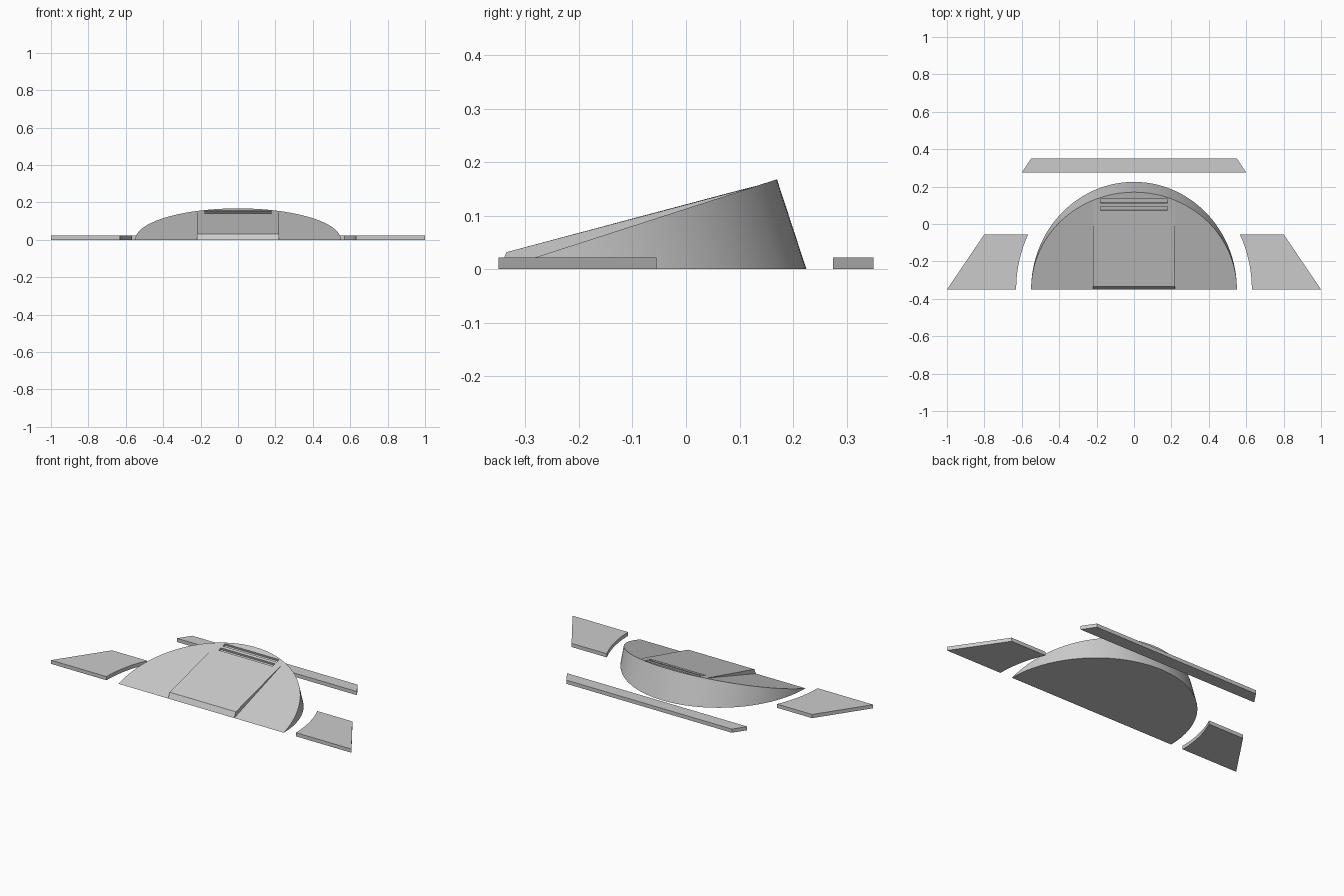
import bpy, bmesh, math
from mathutils import Matrix

cube = bpy.data.objects.get("Cube")
if cube:
    bpy.data.objects.remove(cube, do_unlink=True)

grey = bpy.data.materials.new("plain grey")
grey.use_nodes = True
colour = (0.6, 0.6, 0.6, 1)
grey.diffuse_color = colour
grey.node_tree.nodes["Principled BSDF"].inputs["Base Color"].default_value = colour

FRONT = -0.35      # y of the front edge
HALF = 0.55        # half width of the body
PANEL = 0.22       # half width of the raised panel
THICK = 0.022      # thickness of the flat plates


def finish(name, bm):
    bmesh.ops.recalc_face_normals(bm, faces=bm.faces)
    mesh = bpy.data.meshes.new(name)
    bm.to_mesh(mesh)
    bm.free()
    mesh.materials.append(grey)
    obj = bpy.data.objects.new(name, mesh)
    bpy.context.collection.objects.link(obj)
    return obj


def select(obj):
    bpy.ops.object.select_all(action='DESELECT')
    obj.select_set(True)
    bpy.context.view_layer.objects.active = obj


def smooth(obj):
    select(obj)
    bpy.ops.object.shade_smooth_by_angle(angle=math.radians(30))


def plate(name, outline):
    bm = bmesh.new()
    face = bm.faces.new([bm.verts.new((x, y, 0)) for x, y in outline])
    new = bmesh.ops.extrude_face_region(bm, geom=[face])["geom"]
    bmesh.ops.translate(bm, vec=(0, 0, THICK),
                        verts=[v for v in new if isinstance(v, bmesh.types.BMVert)])
    obj = finish(name, bm)
    smooth(obj)


# Body: half-round wedge with a leaning wall and a raised central panel
corner = math.acos(PANEL / HALF)
side_n, mid_n = 24, 20
angles = [corner * i / side_n for i in range(side_n)]
angles += [corner + (math.pi - 2 * corner) * i / mid_n for i in range(mid_n)]
angles += [math.pi - corner * (1 - i / side_n) for i in range(side_n + 1)]

bm = bmesh.new()
base, rim = [], []
for i, t in enumerate(angles):
    c, s = HALF * math.cos(t), math.sin(t)
    base.append(bm.verts.new((c, FRONT + 0.575 * s, 0)))
    tip = i in (0, len(angles) - 1)
    rim.append(base[-1] if tip else bm.verts.new((c, FRONT + 0.52 * s, 0.168 * s)))
foot = [bm.verts.new((x, FRONT, 0)) for x in (PANEL, -PANEL)]
lip = [bm.verts.new((x, FRONT + 0.015, 0.032)) for x in (PANEL, -PANEL)]

for i in range(len(angles) - 1):
    ring = [base[i], base[i + 1], rim[i + 1], rim[i]]
    bm.faces.new(list(dict.fromkeys(ring)))
a, b = side_n, side_n + mid_n
bm.faces.new(rim[:a + 1] + [foot[0]])
bm.faces.new(rim[b:] + [foot[1]])
bm.faces.new([foot[0], rim[a], lip[0]])
bm.faces.new([foot[1], rim[b], lip[1]])
bm.faces.new(rim[a:b + 1] + [lip[1], lip[0]])
bm.faces.new([foot[0], lip[0], lip[1], foot[1]])
bm.faces.new(base + [foot[1], foot[0]])
body = finish("body", bm)

# Two slots sunk into the top of the panel
slope = math.atan2(0.168 - 0.032, 0.505)
for y in (0.083, 0.122):
    z = 0.032 + (y - FRONT - 0.015) * math.tan(slope)
    bm = bmesh.new()
    bmesh.ops.create_cube(bm, size=1, matrix=Matrix.Translation((0, y, z))
                          @ Matrix.Rotation(slope, 4, 'X')
                          @ Matrix.Diagonal((0.36, 0.023, 0.03, 1)))
    cutter = finish("slot_cutter", bm)
    cutter.hide_render = True
    cut = body.modifiers.new("slot", 'BOOLEAN')
    cut.operation = 'DIFFERENCE'
    cut.solver = 'EXACT'
    cut.object = cutter
    select(body)
    bpy.ops.object.modifier_apply(modifier=cut.name)
    bpy.data.objects.remove(cutter, do_unlink=True)
smooth(body)

# Side plates, hollowed to follow the body
sweep = math.asin(0.295 / 0.67)
arc = [(0.63 * math.cos(sweep * i / 16), FRONT + 0.67 * math.sin(sweep * i / 16))
       for i in range(17)]
for name, side in (("left_plate", 1), ("right_plate", -1)):
    outline = arc + [(0.8, -0.055), (1.0, FRONT)]
    plate(name, [(side * x, y) for x, y in outline])

# Bar behind the body
plate("rear_bar", [(-0.6, 0.275), (0.6, 0.275), (0.55, 0.35), (-0.55, 0.35)])
